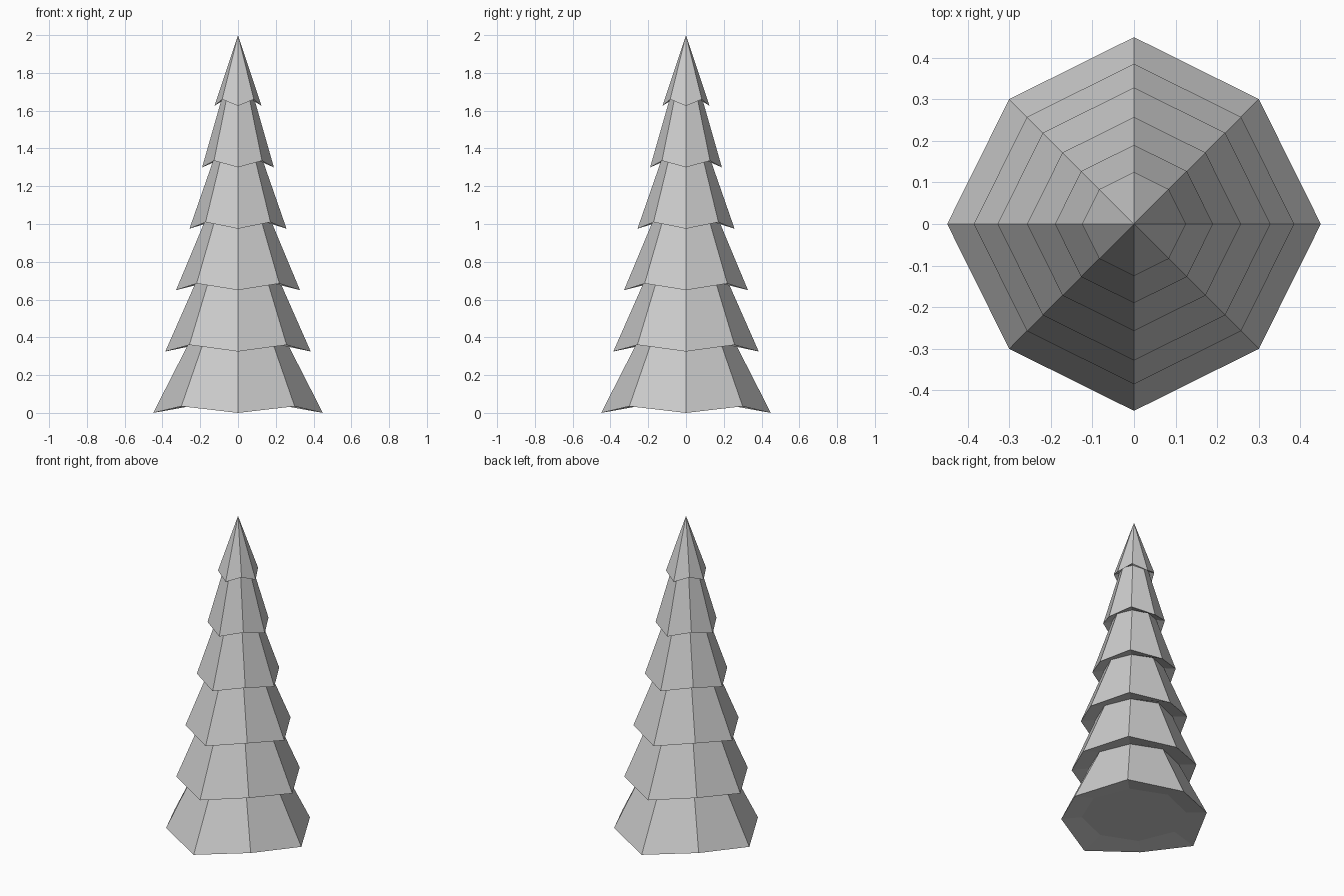
import bpy
import bmesh
from math import cos, sin, pi

cube = bpy.data.objects.get("Cube")
if cube:
    bpy.data.objects.remove(cube, do_unlink=True)

# Foliage colour
grey = bpy.data.materials.new("foliage grey")
grey.use_nodes = True
colour = (0.6, 0.6, 0.6, 1)
grey.diffuse_color = colour
grey.node_tree.nodes["Principled BSDF"].inputs["Base Color"].default_value = colour

SIDES = 8
TIER_STEP = 0.325
RADII = [0.449, 0.385, 0.328, 0.257, 0.19, 0.125]


def ring(bm, radius, z, wavy):
    """Eight-sided ring; a wavy one has every second corner lifted and pulled in."""
    verts = []
    for i in range(SIDES):
        lift = wavy and i % 2
        r = radius * (0.945 if lift else 1)
        a = 2 * pi * i / SIDES
        verts.append(bm.verts.new((r * cos(a), r * sin(a), z + (0.035 if lift else 0))))
    return verts


def bridge(bm, lower, upper):
    for i in range(SIDES):
        j = (i + 1) % SIDES
        bm.faces.new((lower[i], lower[j], upper[j], upper[i]))


# Stacked skirts: a narrow neck ring, then an overhanging wavy rim for each tier
bm = bmesh.new()
previous_rim = None
for tier, radius in enumerate(RADII):
    z = tier * TIER_STEP
    neck = ring(bm, radius * 0.68, z + 0.042, False)
    rim = ring(bm, radius, z, True)
    if previous_rim:
        bridge(bm, previous_rim, neck)
    else:
        bm.faces.new(neck[::-1])
    bridge(bm, neck, rim)
    previous_rim = rim

# Pointed top
tip = bm.verts.new((0, 0, 2))
for i in range(SIDES):
    bm.faces.new((previous_rim[i], previous_rim[(i + 1) % SIDES], tip))

bmesh.ops.recalc_face_normals(bm, faces=bm.faces)
mesh = bpy.data.meshes.new("tree_foliage")
bm.to_mesh(mesh)
bm.free()
mesh.materials.append(grey)
tree = bpy.data.objects.new("tree_foliage", mesh)
bpy.context.collection.objects.link(tree)
